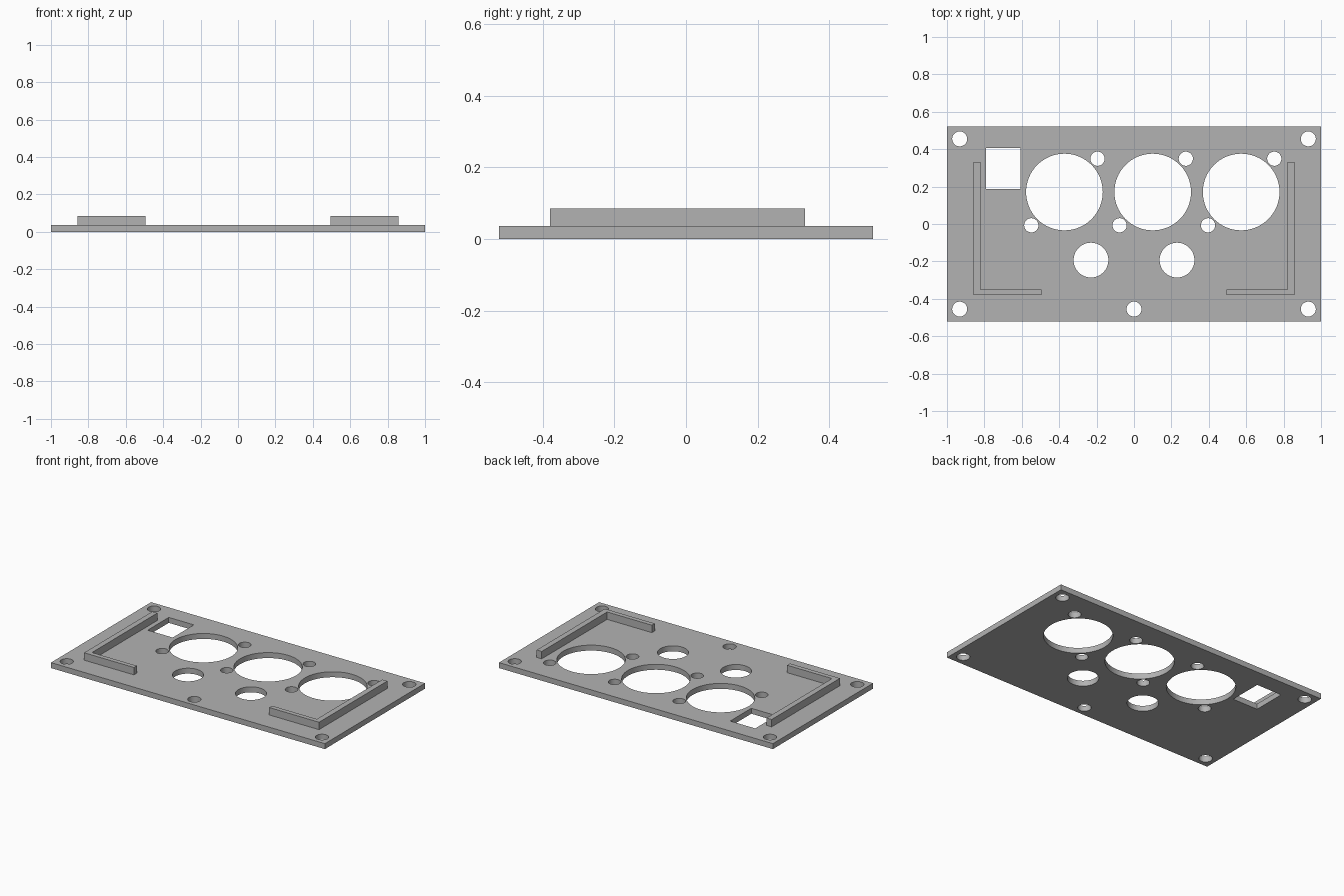
import bpy
import bmesh
from mathutils import Matrix, Vector

if "Cube" in bpy.data.objects:
    bpy.data.objects.remove(bpy.data.objects["Cube"], do_unlink=True)

PLATE_TOP = 0.036
RIB_TOP = 0.085
HALF_DEPTH = 0.522

grey = bpy.data.materials.new("plain grey")
grey.use_nodes = True
grey.diffuse_color = (0.45, 0.45, 0.45, 1)
grey.node_tree.nodes["Principled BSDF"].inputs["Base Color"].default_value = grey.diffuse_color


def make_object(name, bm):
    mesh = bpy.data.meshes.new(name)
    bm.to_mesh(mesh)
    bm.free()
    mesh.materials.append(grey)
    obj = bpy.data.objects.new(name, mesh)
    bpy.context.collection.objects.link(obj)
    return obj


def add_box(bm, low, high):
    low, high = Vector(low), Vector(high)
    bmesh.ops.create_cube(bm, size=1, matrix=Matrix.Translation((low + high) / 2)
                          @ Matrix.Diagonal((*(high - low), 1)))


def add_round(bm, x, y, radius):
    bmesh.ops.create_cone(bm, cap_ends=True, segments=64, radius1=radius,
                          radius2=radius, depth=0.4, matrix=Matrix.Translation((x, y, 0)))


# Panel plate
bm = bmesh.new()
add_box(bm, (-1, -HALF_DEPTH, 0), (1, HALF_DEPTH, PLATE_TOP))
plate = make_object("panel_plate", bm)

# Gauge openings, each with two diagonal screw holes
bm = bmesh.new()
for x in (-0.372, 0.1, 0.573):
    add_round(bm, x, 0.171, 0.205)
    for side in (-1, 1):
        add_round(bm, x + side * 0.177, 0.171 + side * 0.178, 0.038)

# Knob openings, corner and lower middle mounting holes
for side in (-1, 1):
    add_round(bm, side * 0.23, -0.193, 0.093)
    for y in (-0.455, 0.455):
        add_round(bm, side * 0.932, y, 0.04)
add_round(bm, 0, -0.455, 0.04)

# Rectangular switch opening
add_box(bm, (-0.79, 0.186, -0.2), (-0.607, 0.406, 0.2))
cutter = make_object("opening_cutter", bm)
cutter.hide_render = True

cut = plate.modifiers.new("openings", "BOOLEAN")
cut.operation = "DIFFERENCE"
cut.solver = "EXACT"
cut.object = cutter
bpy.context.view_layer.objects.active = plate
plate.select_set(True)
bpy.ops.object.modifier_apply(modifier=cut.name)
bpy.data.objects.remove(cutter, do_unlink=True)
bpy.ops.object.shade_smooth_by_angle()

# L-shaped locating ribs: one outline, mirrored across the panel
outline = [(0.858, -0.38), (0.858, 0.332), (0.821, 0.332),
           (0.821, -0.35), (0.494, -0.35), (0.494, -0.38)]
for name, side in (("left_rib", 1), ("right_rib", -1)):
    bm = bmesh.new()
    base = bm.faces.new([bm.verts.new((side * x, y, PLATE_TOP)) for x, y in outline])
    grown = bmesh.ops.extrude_face_region(bm, geom=[base], use_keep_orig=True)
    top = [v for v in grown["geom"] if isinstance(v, bmesh.types.BMVert)]
    bmesh.ops.translate(bm, verts=top, vec=(0, 0, RIB_TOP - PLATE_TOP))
    bmesh.ops.recalc_face_normals(bm, faces=bm.faces)
    make_object(name, bm)
